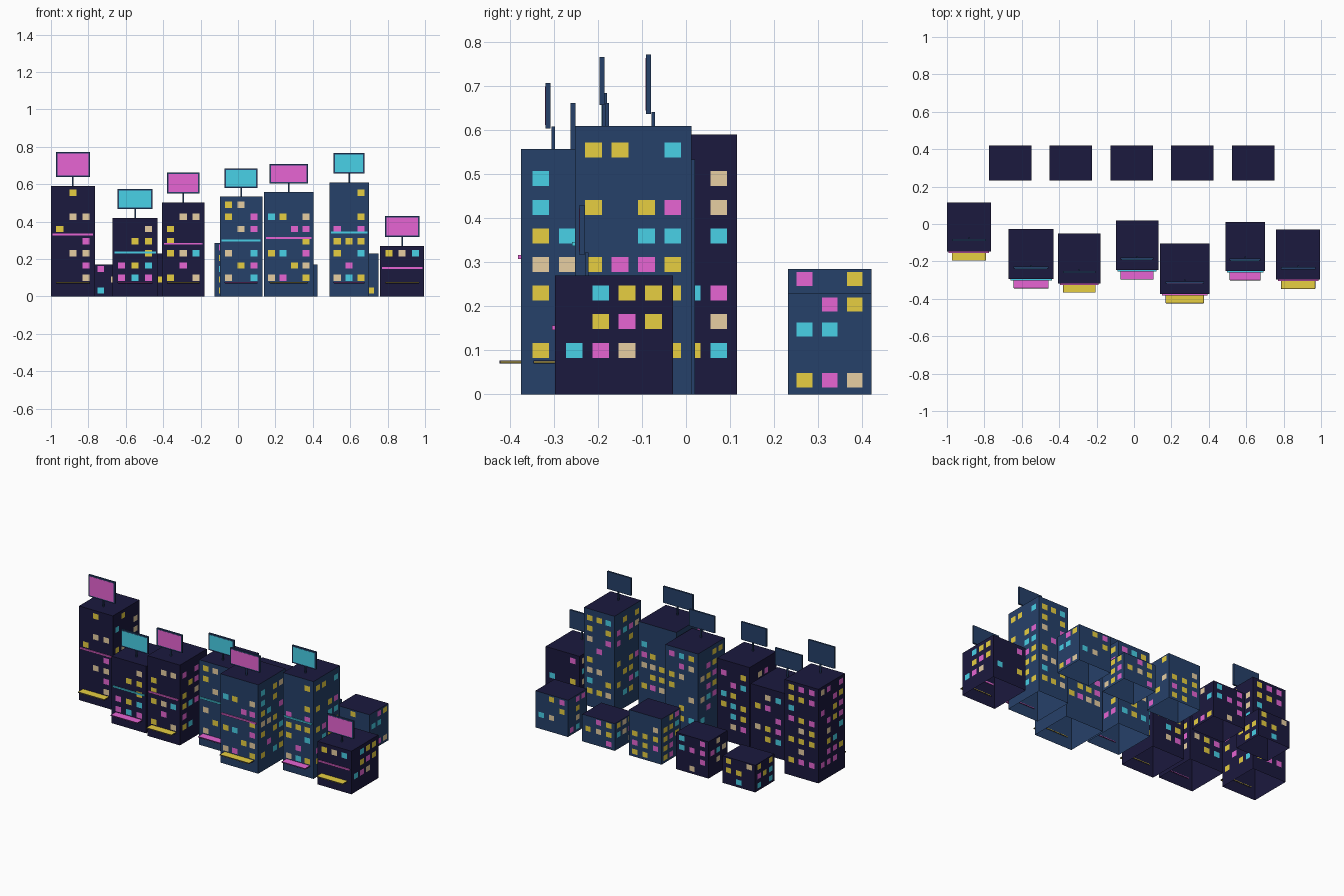
import bpy, bmesh, random
from mathutils import Vector

if "Cube" in bpy.data.objects:
    bpy.data.objects.remove(bpy.data.objects["Cube"])

random.seed(4)


def mat(name, rgb):
    m = bpy.data.materials.new(name)
    lin = [(c / 255 / 12.92 if c < 11 else ((c / 255 + 0.055) / 1.055) ** 2.4) for c in rgb]
    m.diffuse_color = (*lin, 1)
    m.use_nodes = True
    m.node_tree.nodes["Principled BSDF"].inputs["Base Color"].default_value = m.diffuse_color
    return m


MATS = {
    "d": mat("dark_plum", (27, 25, 62)),
    "b": mat("slate_blue", (38, 65, 106)),
    "y": mat("neon_yellow", (234, 209, 66)),
    "m": mat("neon_magenta", (234, 102, 214)),
    "c": mat("neon_cyan", (74, 213, 236)),
    "t": mat("warm_tan", (234, 209, 164)),
}
KEYS = list(MATS)


def finish(name, bm):
    me = bpy.data.meshes.new(name)
    bm.to_mesh(me)
    bm.free()
    for m in MATS.values():
        me.materials.append(m)
    ob = bpy.data.objects.new(name, me)
    bpy.context.collection.objects.link(ob)
    return ob


def add_box(bm, lo, hi, key):
    lo, hi = Vector(lo), Vector(hi)
    vs = bmesh.ops.create_cube(bm, size=1)["verts"]
    for v in vs:
        v.co = (lo + hi) / 2 + v.co * (hi - lo)
    faces = {f for v in vs for f in v.link_faces}
    for f in faces:
        f.material_index = KEYS.index(key)
    return faces


def box(name, lo, hi, key, bevel=0):
    bm = bmesh.new()
    add_box(bm, lo, hi, key)
    if bevel:
        bmesh.ops.bevel(bm, geom=bm.edges[:], offset=bevel, segments=2, profile=0.5, affect="EDGES")
    return finish(name, bm)


def shell(name, x0, x1, y0, y1, h, key):
    """Walls with a dark roof and an open underside."""
    bm = bmesh.new()
    faces = add_box(bm, (x0, y0, 0), (x1, y1, h), key)
    for f in list(faces):
        if f.normal.z > 0.5:
            f.material_index = KEYS.index("d")
        elif f.normal.z < -0.5:
            bm.faces.remove(f)
    finish(name, bm)


def rand_rows(rows, cols):
    return ["".join(random.choice("yyymmct-----") for _ in range(cols)) for _ in range(rows)]


def windows(name, x0, x1, y0, y1, z0, dz, step_x, step_y, size, sides):
    """Flush lit panes; each side has rows of letters from the ground up, '-' is unlit."""
    bm = bmesh.new()
    w, hh, t = size[0] / 2, size[1] / 2, 0.001
    corners = ((-w, -hh), (w, -hh), (w, hh), (-w, hh))
    for side, rows in sides.items():
        for r, row in enumerate(rows):
            z = z0 + r * dz
            for c, key in enumerate(row):
                if key == "-":
                    continue
                k = c - (len(row) - 1) / 2
                if side in ("front", "back"):
                    u = (x0 + x1) / 2 + k * step_x
                    y = y0 - t if side == "front" else y1 + t
                    pts = [(u + a, y, z + b) for a, b in corners]
                else:
                    u = (y0 + y1) / 2 + k * step_y
                    x = x0 - t if side == "left" else x1 + t
                    pts = [(x, u + a, z + b) for a, b in corners]
                if side in ("back", "left"):
                    pts.reverse()
                f = bm.faces.new([bm.verts.new(p) for p in pts])
                f.material_index = KEYS.index(key)
    finish(name, bm)


# Street row: x0, x1, y0, y1, height, wall, sign height, neon, awning, front panes, right panes
TOWERS = [
    (-1.0, -0.765, -0.147, 0.116, 0.59, "d", 0.135, "m", "y",
     ["--t", "--m", "-tt", "--m", "y--", "-tt", "---", "-y-"],
     ["y-yc", "-m-t", "y-cm", "m---", "yt-c", "-y-t", "c--t", "-y--"]),
    (-0.67, -0.43, -0.295, -0.027, 0.42, "d", 0.108, "c", "m",
     ["mcm", "myc", "--y", "-yy", "--t"], None),
    (-0.405, -0.18, -0.318, -0.052, 0.503, "d", 0.112, "m", "y",
     ["y-t", "-m-", "ytc", "y--", "y--", "-tt"], None),
    (-0.097, 0.13, -0.247, 0.02, 0.533, "b", 0.105, "c", "m",
     ["t-c", "-ym", "t-c", "---", "-tm", "y-m", "yt-"], None),
    (0.14, 0.403, -0.375, -0.105, 0.557, "b", 0.103, "m", "y",
     ["tm-y", "--yt", "yc-m", "---y", "--mm", "cy-t", "----"],
     ["y-cy", "-m-y", "y-yc", "tty-", "yc-m", "c-y-", "c-yt"]),
    (0.488, 0.70, -0.252, 0.012, 0.61, "b", 0.11, "c", "m",
     ["tcy", "-m-", "y-c", "yyy", "m-m", "--y", "---", "--y"],
     ["y-cy", "mty-", "-cyy", "ymmy", "--cc", "y-ym", "----", "yy-c"]),
    (0.76, 0.995, -0.298, -0.03, 0.27, "d", 0.113, "m", "y",
     ["---", "---", "ytc"], ["cmt-", "-ymy", "-cyy"]),
]
for i, (x0, x1, y0, y1, h, wall, sh, neon, awn, front, right) in enumerate(TOWERS, 1):
    cx, w = (x0 + x1) / 2, x1 - x0
    n = int((h - 0.12) / 0.065) + 1
    shell(f"tower_{i}", x0, x1, y0, y1, h, wall)
    step = w * 0.7 / 3 if len(front[0]) == 4 else w * 0.3
    windows(f"tower_windows_{i}", x0, x1, y0, y1, 0.1, 0.065, step, 0.06, (0.038, 0.034),
            {"front": front, "right": right or rand_rows(n, 4),
             "back": rand_rows(n, len(front[0])), "left": rand_rows(n, 4)})
    # Neon band and awning on the street face
    zb = h * 0.56
    box(f"neon_band_{i}", (cx - w * 0.46, y0 - 0.007, zb - 0.005), (cx + w * 0.46, y0 + 0.002, zb + 0.005), neon)
    aw = w * 0.39
    box(f"awning_{i}", (cx - aw, y0 - 0.049, 0.07), (cx + aw, y0 + 0.004, 0.077), awn, 0.002)
    # Rooftop sign: pole, frame and lit face
    box(f"sign_pole_{i}", (cx - 0.004, y0 + 0.069, h), (cx + 0.004, y0 + 0.077, h + 0.052), "b")
    ys, zs = y0 + 0.056, h + 0.047
    box(f"sign_frame_{i}", (cx - aw, ys, zs), (cx + aw, ys + 0.011, zs + sh), "b")
    box(f"sign_face_{i}", (cx - aw + 0.008, ys - 0.001, zs + 0.008),
        (cx + aw - 0.008, ys + 0.002, zs + sh - 0.008), neon)

# Low buildings in the rear row
LOW = [(-0.662, 0.17, "d"), (-0.338, 0.23, "d"), (-0.012, 0.285, "b"), (0.312, 0.17, "b"), (0.637, 0.23, "b")]
for i, (cx, h, wall) in enumerate(LOW, 1):
    x0, x1, y0, y1 = cx - 0.113, cx + 0.113, 0.232, 0.421
    n = int((h - 0.05) / 0.0575) + 1
    sides = {s: rand_rows(n, 3) for s in ("front", "back", "left", "right")}
    if i == 1:
        sides["front"] = ["c-y", "-t-", "m-c"]
    if i == 3:
        sides["right"][-1] = "m-y"
    if i == 5:
        sides["right"] = ["ymt", "---", "cc-", "-my"]
    shell(f"low_building_{i}", x0, x1, y0, y1, h, wall)
    windows(f"low_windows_{i}", x0, x1, y0, y1, 0.032, 0.0575, 0.072, 0.057, (0.036, 0.032), sides)
